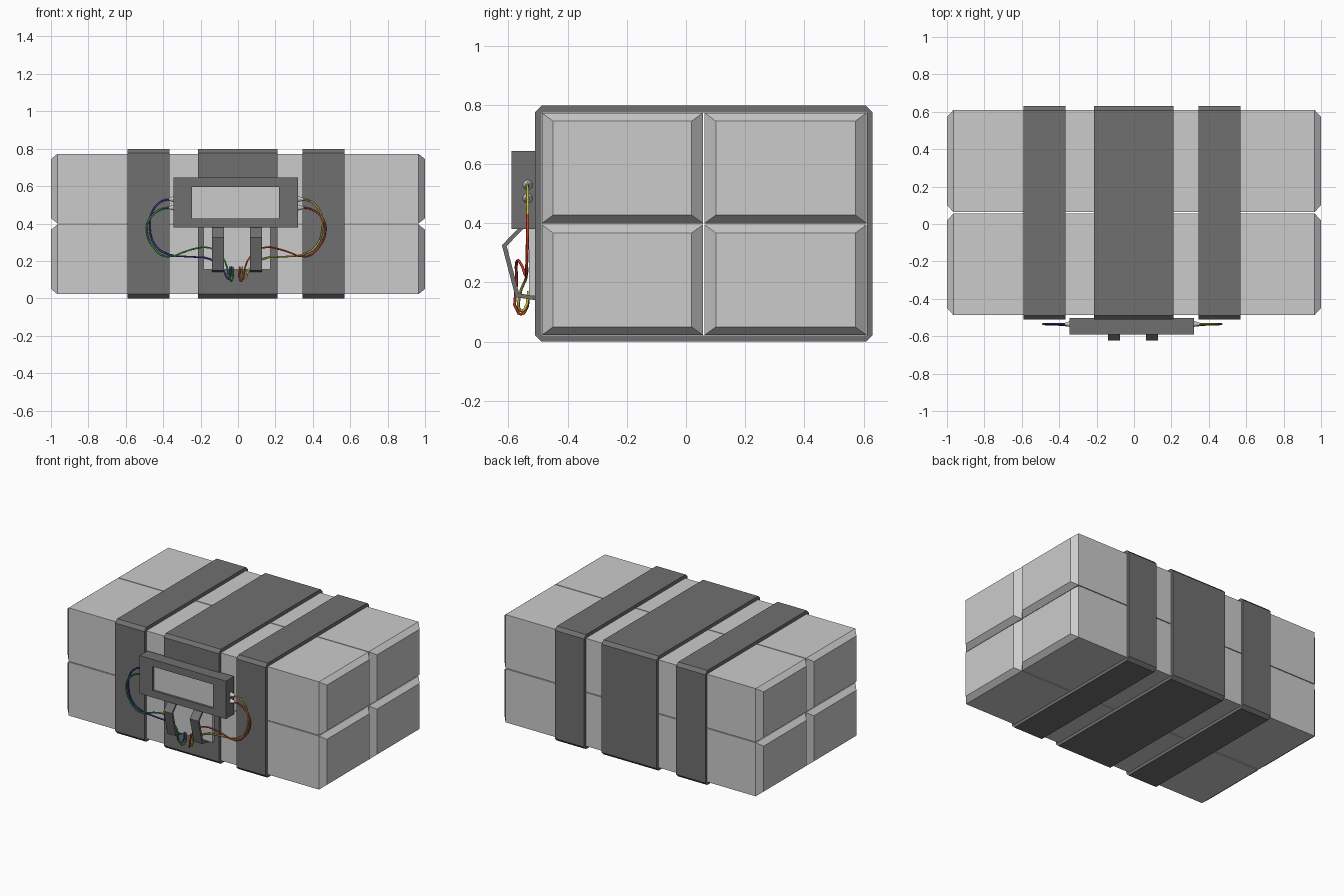
import bpy, bmesh
from mathutils import Vector

if "Cube" in bpy.data.objects:
    bpy.data.objects.remove(bpy.data.objects["Cube"])


def material(name, rgb):
    m = bpy.data.materials.new(name)
    m.diffuse_color = (*rgb, 1)
    m.use_nodes = True
    m.node_tree.nodes["Principled BSDF"].inputs["Base Color"].default_value = m.diffuse_color
    return m


DARK = material("dark_grey", (0.16, 0.16, 0.16))


def finish(name, bm, mat=None):
    bmesh.ops.recalc_face_normals(bm, faces=bm.faces)
    me = bpy.data.meshes.new(name)
    bm.to_mesh(me)
    bm.free()
    ob = bpy.data.objects.new(name, me)
    bpy.context.collection.objects.link(ob)
    if mat:
        me.materials.append(mat)
    return ob


def loft(name, rings, mat=None, loop=False):
    """Skin closed rings of points; cap the ends, or join last to first."""
    bm = bmesh.new()
    vs = [[bm.verts.new(p) for p in r] for r in rings]
    n = len(vs[0])
    pairs = list(zip(vs, vs[1:])) + ([(vs[-1], vs[0])] if loop else [])
    for a, b in pairs:
        for i in range(n):
            j = (i + 1) % n
            bm.faces.new((a[i], a[j], b[j], b[i]))
    if not loop:
        bm.faces.new(vs[0])
        bm.faces.new(vs[-1])
    return finish(name, bm, mat)


def rect_x(x, y0, y1, z0, z1):
    return [(x, y0, z0), (x, y1, z0), (x, y1, z1), (x, y0, z1)]


def rect_y(y, x0, x1, z0, z1):
    return [(x0, y, z0), (x1, y, z0), (x1, y, z1), (x0, y, z1)]


def octagon_x(x, y0, y1, z0, z1, c):
    return [(x, y0 + c, z0), (x, y1 - c, z0), (x, y1, z0 + c), (x, y1, z1 - c),
            (x, y1 - c, z1), (x, y0 + c, z1), (x, y0, z1 - c), (x, y0, z0 + c)]


# Four stacked blocks with chamfered ends
for row, (y0, y1) in (("front", (-0.487, 0.057)), ("back", (0.063, 0.61))):
    for level, (z0, z1) in (("lower", (0.022, 0.395)), ("upper", (0.4, 0.773))):
        cy, cz = 0.038, 0.028
        loft(f"{row}_{level}_block", [
            rect_x(-1, y0 + cy, y1 - cy, z0 + cz, z1 - cz),
            rect_x(-0.965, y0, y1, z0, z1),
            rect_x(0.965, y0, y1, z0, z1),
            rect_x(1, y0 + cy, y1 - cy, z0 + cz, z1 - cz)])

# Straps wrapped round the stack
for name, x0, x1 in (("left_strap", -0.59, -0.365), ("middle_strap", -0.215, 0.21),
                     ("right_strap", 0.345, 0.57)):
    outer = (-0.51, 0.63, 0.0, 0.798, 0.022)
    inner = (-0.488, 0.611, 0.021, 0.774, 0.002)
    loft(name, [octagon_x(x0, *outer), octagon_x(x1, *outer),
                octagon_x(x1, *inner), octagon_x(x0, *inner)], DARK, loop=True)

# Display housing with a recessed window
out, win = (-0.345, 0.32, 0.38, 0.645), (-0.245, 0.22, 0.428, 0.595)
loft("display_frame", [rect_y(-0.503, *out), rect_y(-0.59, *out),
                       rect_y(-0.59, *win), rect_y(-0.503, *win)], DARK, loop=True)
loft("display_screen", [rect_y(-0.51, *win), rect_y(-0.575, *win)])

# Contact plate under the display
plate = (-0.185, 0.175, 0.155, 0.38)
loft("contact_plate", [rect_y(-0.508, *plate), rect_y(-0.53, *plate)])

# Bent clips holding the plate
mid = [(-0.568, 0.381), (-0.622, 0.326), (-0.576, 0.15), (-0.508, 0.14)]
inside = [(-0.55, 0.381), (-0.606, 0.323), (-0.564, 0.163), (-0.508, 0.153)]
profile = mid + inside[::-1]
for name, x0, x1 in (("left_clip", -0.14, -0.075), ("right_clip", 0.063, 0.128)):
    loft(name, [[(x, y, z) for y, z in profile] for x in (x0, x1)], DARK)

# Wires and their sockets, mirrored about the display centre
CX = -0.01
INNER = [(0.34, -.535, .485), (0.40, -.535, .477), (0.46, -.535, .43), (0.478, -.535, .36),
         (0.44, -.538, .27), (0.375, -.54, .223), (0.25, -.555, .258), (0.14, -.572, .27),
         (0.06, -.572, .2), (0.03, -.565, .095), (0.02, -.545, .1), (0.02, -.532, .17)]
OUTER = [(0.34, -.535, .53), (0.40, -.535, .518), (0.45, -.535, .46), (0.462, -.535, .38),
         (0.43, -.538, .28), (0.36, -.538, .235), (0.24, -.54, .222), (0.14, -.542, .21),
         (0.07, -.562, .155), (0.045, -.56, .105), (0.035, -.545, .11), (0.03, -.532, .17)]
WIRES = (("red_wire", INNER, 1, (0.6, 0.05, 0.02)), ("yellow_wire", OUTER, 1, (0.55, 0.5, 0.05)),
         ("green_wire", INNER, -1, (0.03, 0.35, 0.04)), ("blue_wire", OUTER, -1, (0.05, 0.04, 0.45)))
for name, pts, s, rgb in WIRES:
    cu = bpy.data.curves.new(name, 'CURVE')
    cu.dimensions = '3D'
    cu.bevel_depth = 0.005
    cu.bevel_resolution = 1
    cu.resolution_u = 3
    cu.use_fill_caps = True
    sp = cu.splines.new('BEZIER')
    sp.bezier_points.add(len(pts) - 1)
    for bp, (x, y, z) in zip(sp.bezier_points, pts):
        bp.co = (CX + s * x, y, z)
        bp.handle_left_type = bp.handle_right_type = 'AUTO'
    cu.materials.append(material(name, rgb))
    bpy.context.collection.objects.link(bpy.data.objects.new(name, cu))

    bpy.ops.mesh.primitive_cone_add(vertices=12, radius1=0.018, radius2=0.007, depth=0.034,
                                    location=(CX + s * 0.343, -0.535, pts[0][2]),
                                    rotation=(0, s * 1.5708, 0))
    bpy.context.object.name = name + "_socket"
